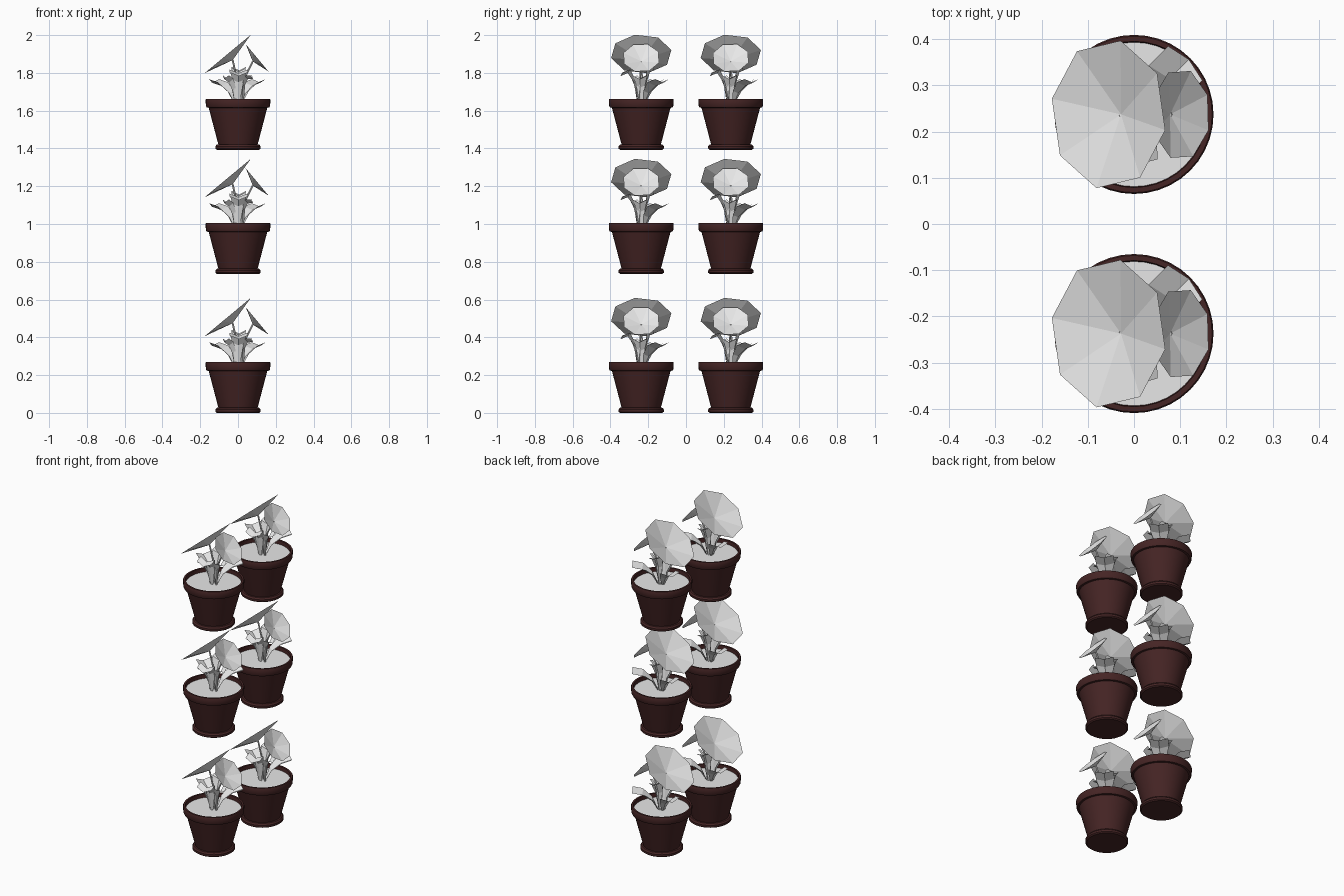
import bpy, bmesh, math
from mathutils import Vector

if "Cube" in bpy.data.objects:
    bpy.data.objects.remove(bpy.data.objects["Cube"])

# materials
def material(name, rgb):
    m = bpy.data.materials.new(name)
    m.diffuse_color = (*rgb, 1)
    m.use_nodes = True
    m.node_tree.nodes["Principled BSDF"].inputs["Base Color"].default_value = m.diffuse_color
    return m

CLAY = material("dark_clay", (0.06, 0.018, 0.018))
PALE = material("pale_grey", (0.8, 0.8, 0.8))


def mesh_from(bm, name, mat):
    bmesh.ops.remove_doubles(bm, verts=bm.verts, dist=1e-5)
    me = bpy.data.meshes.new(name)
    bm.to_mesh(me)
    bm.free()
    me.materials.append(mat)
    return me


def lathe(name, profile, mat, n=40):
    """Turn an (r, z) profile around the z axis."""
    bm = bmesh.new()
    pts = [bm.verts.new((r, 0, z)) for r, z in profile]
    edges = [bm.edges.new(p) for p in zip(pts, pts[1:])]
    bmesh.ops.spin(bm, geom=pts + edges, cent=(0, 0, 0), axis=(0, 0, 1),
                   angle=math.tau, steps=n, use_merge=True)
    bmesh.ops.remove_doubles(bm, verts=bm.verts, dist=1e-5)
    bmesh.ops.recalc_face_normals(bm, faces=bm.faces)
    return mesh_from(bm, name, mat)


def add_bloom(bm, centre, slope, radius, depth, phase):
    """Shallow eight-sided cone, open towards its facing side; returns the apex."""
    c, u, v = Vector(centre), Vector(slope).normalized(), Vector((0, 1, 0))
    normal = u.cross(v)
    apex = c - normal * depth
    tip = bm.verts.new(apex)
    ring = []
    for i in range(8):
        a = math.radians(phase + 45 * i)
        ring.append(bm.verts.new(c + radius * (math.cos(a) * u + math.sin(a) * v)))
    for i in range(8):
        bm.faces.new((tip, ring[i], ring[(i + 1) % 8]))
    return apex


def add_stem(bm, start, mid, end, radius=0.005, n=6):
    """Thin bent tube."""
    rows = []
    for p in (start, mid, end):
        rows.append([bm.verts.new(Vector(p) + Vector((radius * math.cos(math.tau * i / n),
                    radius * math.sin(math.tau * i / n), 0))) for i in range(n)])
    for a, b in zip(rows, rows[1:]):
        for i in range(n):
            j = (i + 1) % n
            bm.faces.new((a[i], a[j], b[j], b[i]))


def add_leaf(bm, azimuth, reach, peak, tip, half):
    """Arched leaf with a creased middle, narrow at the soil and broad at the end."""
    a = math.radians(azimuth)
    out, side = Vector((math.cos(a), math.sin(a), 0)), Vector((-math.sin(a), math.cos(a), 0))
    rows = []
    for t, w in ((0, 0.15), (0.35, 0.6), (0.7, 0.95), (1, 0.95)):
        r = 0.02 * (1 - t) ** 2 + 2 * t * (1 - t) * 0.35 * reach + t * t * reach
        z = 0.24 * (1 - t) ** 2 + 2 * t * (1 - t) * peak + t * t * tip
        mid = out * r + Vector((0, 0, z))
        fold = (Vector((0, 0, 0.02)) - out * 0.012) * w
        rows.append([bm.verts.new(mid + side * half * w * s + fold * abs(s)) for s in (-1, 0, 1)])
    for p, q in zip(rows, rows[1:]):
        for i in (0, 1):
            bm.faces.new((p[i], q[i], q[i + 1], p[i + 1]))


# pot with foot, tapered body and collar
pot_mesh = lathe("pot", [(0, 0), (0.112, 0), (0.12, 0.006), (0.12, 0.018), (0.113, 0.027), (0.104, 0.028),
                         (0.155, 0.222), (0.166, 0.224), (0.17, 0.232), (0.172, 0.264), (0.169, 0.27),
                         (0.158, 0.27), (0.155, 0.235)], CLAY)
# soil disc
soil_mesh = lathe("soil", [(0, 0.247), (0.157, 0.247)], PALE)

# two tilted blooms on thin stems
bm = bmesh.new()
big = add_bloom(bm, (-0.055, 0, 0.507), (0.77, 0, 0.64), 0.163, 0.042, -12)
small = add_bloom(bm, (0.101, 0, 0.487), (0.64, 0, -0.77), 0.1, 0.03, -20)
add_stem(bm, (0.0, 0.01, 0.24), (-0.005, 0.005, 0.37), big)
add_stem(bm, (0.025, -0.01, 0.24), (0.035, -0.005, 0.38), small)
bloom_mesh = mesh_from(bm, "blooms", PALE)

# leaves: azimuth, reach, control height, tip height, half width
bm = bmesh.new()
for spec in ((45, 0.168, 0.34, 0.355, 0.055), (146, 0.165, 0.34, 0.355, 0.05),
             (-88, 0.11, 0.46, 0.39, 0.05), (-8, 0.08, 0.40, 0.375, 0.04),
             (-145, 0.09, 0.36, 0.375, 0.03), (85, 0.07, 0.44, 0.42, 0.04)):
    add_leaf(bm, *spec)
leaf_mesh = mesh_from(bm, "leaves", PALE)

# three tiers of two plants
first = True
for tier, z in enumerate((0, 0.736, 1.393)):
    for y, label in ((-0.237, "front"), (0.237, "back")):
        for name, me in (("pot", pot_mesh), ("soil", soil_mesh),
                         ("blooms", bloom_mesh), ("leaves", leaf_mesh)):
            ob = bpy.data.objects.new(f"{name}_{label}_{tier + 1}", me)
            ob.location = (0, y, z)
            bpy.context.collection.objects.link(ob)
            if first and name == "pot":
                bpy.context.view_layer.objects.active = ob
                ob.select_set(True)
                bpy.ops.object.shade_smooth_by_angle(angle=math.radians(35))
                first = False
